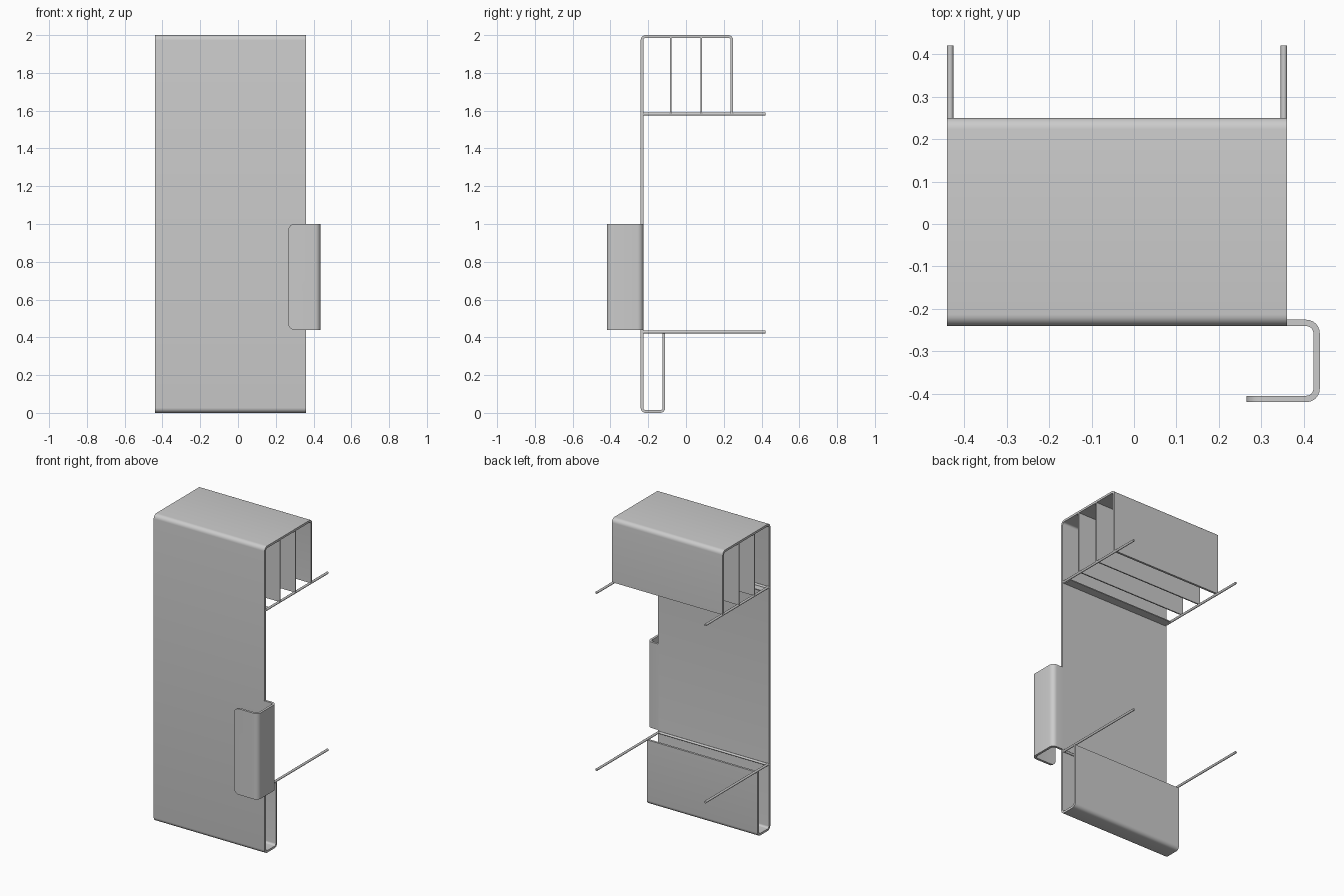
import bpy, bmesh, math
from mathutils import Vector

if "Cube" in bpy.data.objects:
    bpy.data.objects.remove(bpy.data.objects["Cube"])

X0, X1 = -0.44, 0.36      # panel width
T = 0.014                 # sheet thickness


def finish(name, bm):
    bmesh.ops.recalc_face_normals(bm, faces=bm.faces)
    me = bpy.data.meshes.new(name)
    bm.to_mesh(me)
    bm.free()
    ob = bpy.data.objects.new(name, me)
    bpy.context.collection.objects.link(ob)
    bpy.ops.object.select_all(action='DESELECT')
    ob.select_set(True)
    bpy.context.view_layer.objects.active = ob
    bpy.ops.object.shade_smooth_by_angle(angle=math.radians(30))
    return ob


def rounded(path, r, seg=6):
    """Centre line with filleted right-angle corners: list of (point, normal)."""
    pts = [Vector(p) for p in path]
    perp = lambda d: Vector((-d.y, d.x))
    out = [(pts[0], perp((pts[1] - pts[0]).normalized()))]
    for a, b, c in zip(pts, pts[1:], pts[2:]):
        d1, d2 = (b - a).normalized(), (c - b).normalized()
        centre = b - d1 * r + d2 * r
        for i in range(seg + 1):
            t = math.pi / 2 * i / seg
            out.append((centre - d2 * r * math.cos(t) + d1 * r * math.sin(t),
                        perp(d1 * math.cos(t) + d2 * math.sin(t))))
    out.append((pts[-1], perp((pts[-1] - pts[-2]).normalized())))
    return out


def bent_sheet(path, r, thick, lo, hi, place):
    """Fold a sheet along a path and extrude it from lo to hi."""
    bm = bmesh.new()
    rings = []
    for p, n in rounded(path, r):
        a, b = p + n * thick / 2, p - n * thick / 2
        rings.append([bm.verts.new(place(q, h)) for q, h in
                      ((a, lo), (b, lo), (b, hi), (a, hi))])
    for r0, r1 in zip(rings, rings[1:]):
        for i in range(4):
            j = (i + 1) % 4
            bm.faces.new((r0[i], r0[j], r1[j], r1[i]))
    bm.faces.new(rings[0])
    bm.faces.new(rings[-1])
    return bm


def box(name, lo, hi):
    bm = bmesh.new()
    bmesh.ops.create_cube(bm, size=1)
    for v in bm.verts:
        v.co = [l + (c + 0.5) * (h - l) for l, h, c in zip(lo, hi, v.co)]
    return finish(name, bm)


def rod(name, start, end, r=0.0075):
    bm = bmesh.new()
    a, b = Vector(start), Vector(end)
    m = (b - a).to_track_quat('Z', 'Y').to_matrix().to_4x4()
    m.translation = (a + b) / 2
    bmesh.ops.create_cone(bm, cap_ends=True, segments=16, radius1=r, radius2=r,
                          depth=(b - a).length, matrix=m)
    return finish(name, bm)


# Folded main panel: bottom trough, front wall, top hood
h = T / 2
finish("main_panel", bent_sheet(
    [(-0.11 - h, 0.42), (-0.11 - h, h), (-0.24 + h, h), (-0.24 + h, 2 - h),
     (0.25 - h, 2 - h), (0.25 - h, 1.585)],
    0.02, T, X0, X1, lambda p, x: (x, p.x, p.y)))

# Side handle with rounded free corners
bm = bent_sheet([(X1 - 0.005, -0.233), (0.43, -0.233), (0.43, -0.412), (0.265, -0.412)],
                0.024, 0.015, 0.44, 1.0, lambda p, z: (p.x, p.y, z))
corners = [e for e in bm.edges
           if all(abs(v.co.x - 0.265) < 1e-4 for v in e.verts)
           and abs(e.verts[0].co.z - e.verts[1].co.z) < 1e-4]
bmesh.ops.bevel(bm, geom=corners, offset=0.035, segments=6, profile=0.5, affect='EDGES')
finish("side_handle", bm)

# Hood dividers
for i, y in enumerate((-0.08, 0.08)):
    box(f"divider_{i + 1}", (X0, y - 0.004, 1.585), (X1, y + 0.004, 2 - T))

# Upper and lower pairs of support rods, each with a cross bar
for level, z in (("lower", 0.428), ("upper", 1.582)):
    for side, x in (("left", X0 + h), ("right", X1 - h)):
        rod(f"{level}_{side}_rod", (x, -0.23, z), (x, 0.42, z))
    rod(f"{level}_cross_bar", (X0 + h, -0.221, z), (X1 - h, -0.221, z))
box("upper_ledge", (X0 + T, -0.228, 1.574), (X1 - T, -0.17, 1.580))
